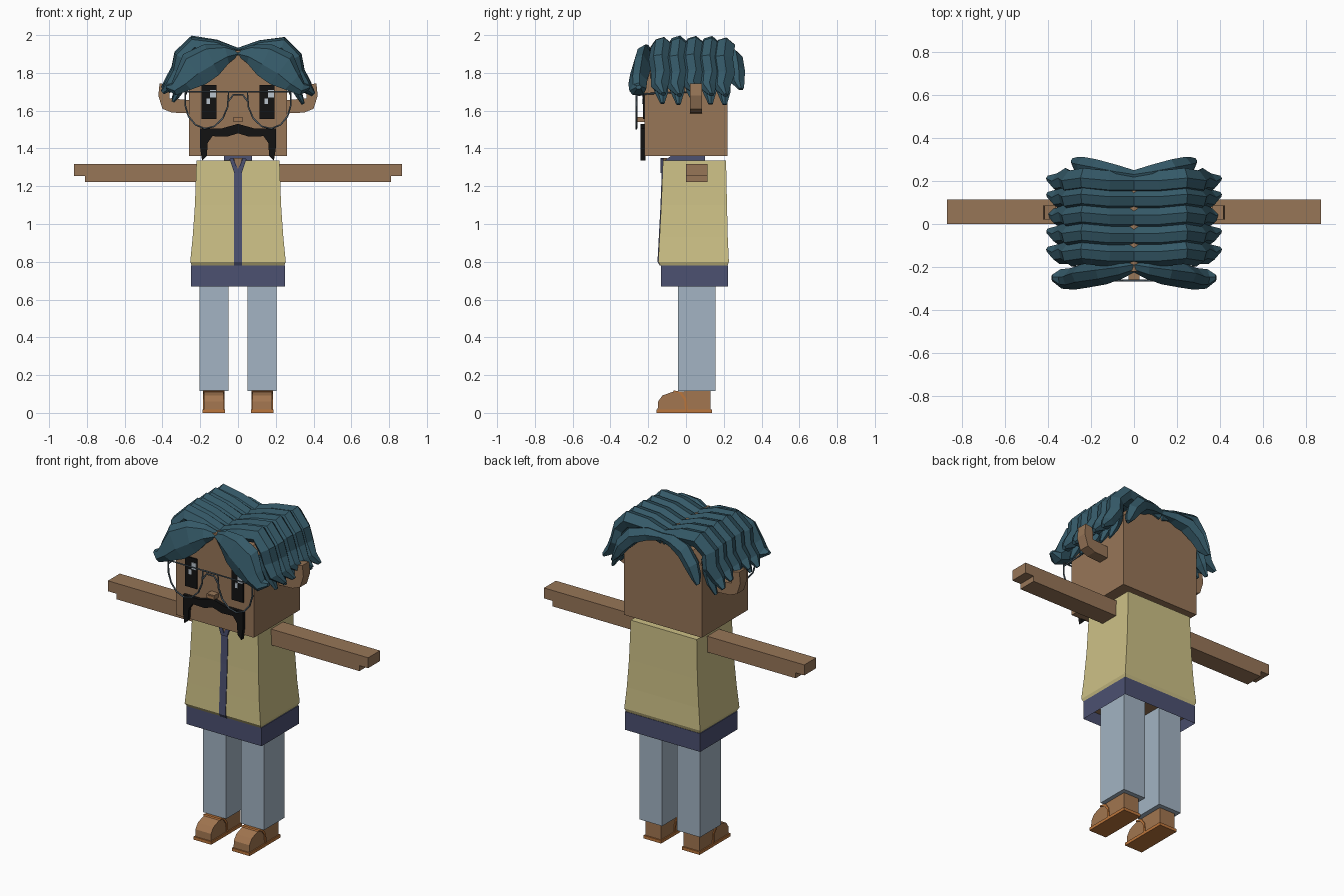
import bpy, bmesh, random
from mathutils import Vector

random.seed(4)
cube = bpy.data.objects.get("Cube")
if cube:
    bpy.data.objects.remove(cube, do_unlink=True)


def material(name, rgb):
    m = bpy.data.materials.new(name)
    m.use_nodes = True
    m.diffuse_color = (*rgb, 1)
    m.node_tree.nodes["Principled BSDF"].inputs["Base Color"].default_value = (*rgb, 1)
    return m


skin = material("brown skin", (.31, .18, .097))
black = material("black", (.006, .006, .006))
glint = material("pale glint", (.5, .56, .62))
hair = material("teal hair", (.035, .1, .137))
wire = material("grey wire", (.08, .114, .141))
cream = material("cream cloth", (.61, .53, .24))
navy = material("navy cloth", (.072, .082, .165))
denim = material("pale denim", (.366, .456, .546))
leather = material("brown leather", (.36, .18, .08))
orange = material("orange trim", (.5, .18, .045))


def finish(name, bm, *mats):
    bmesh.ops.recalc_face_normals(bm, faces=bm.faces)
    mesh = bpy.data.meshes.new(name)
    bm.to_mesh(mesh)
    bm.free()
    for m in mats:
        mesh.materials.append(m)
    obj = bpy.data.objects.new(name, mesh)
    bpy.context.collection.objects.link(obj)
    return obj


def loft(name, rings, mat):
    """Closed tube through rings of equal point count, with end caps."""
    bm = bmesh.new()
    loops = [[bm.verts.new(p) for p in ring] for ring in rings]
    n = len(loops[0])
    for a, b in zip(loops, loops[1:]):
        for i in range(n):
            j = (i + 1) % n
            bm.faces.new((a[i], a[j], b[j], b[i]))
    bm.faces.new(loops[0])
    bm.faces.new(loops[-1])
    return finish(name, bm, mat)


def prism(name, pts, axis, lo, hi, mat):
    """Outline extruded along x (outline in y,z) or along y (outline in x,z)."""
    place = (lambda p, d: (d, *p)) if axis == "x" else (lambda p, d: (p[0], d, p[1]))
    return loft(name, [[place(p, d) for p in pts] for d in (lo, hi)], mat)


def box(name, x, y, z, mat):
    x = sorted(x)
    return prism(name, [(x[0], z[0]), (x[1], z[0]), (x[1], z[1]), (x[0], z[1])], "y", *y, mat)


def tube(name, paths, radius, mat):
    data = bpy.data.curves.new(name, "CURVE")
    data.dimensions = "3D"
    data.bevel_depth = radius
    data.bevel_resolution = 1
    for pts, closed in paths:
        sp = data.splines.new("POLY")
        sp.points.add(len(pts) - 1)
        for q, p in zip(sp.points, pts):
            q.co = (*p, 1)
        sp.use_cyclic_u = closed
    data.materials.append(mat)
    obj = bpy.data.objects.new(name, data)
    bpy.context.collection.objects.link(obj)


def mirrored(half):
    return half + [(-x, z) for x, z in reversed(half) if x]


# Head, nose and moustache
prism("head", mirrored([(0, 1.36), (.26, 1.36), (.26, 1.79), (.2, 1.87), (.1, 1.9), (0, 1.92)]),
      "y", -.22, .22, skin)
box("nose", (-.025, .025), (-.262, -.22), (1.54, 1.567), skin)
box("nostril_plate", (-.015, .015), (-.265, -.26), (1.547, 1.56), leather)
prism("moustache", mirrored([(0, 1.53), (.09, 1.505), (.2, 1.505), (.2, 1.4), (.19, 1.335),
                             (.165, 1.36), (.16, 1.43), (.135, 1.465), (.06, 1.462), (0, 1.48)]),
      "y", -.24, -.215, black)

# Eyes with two highlights each
for side, x in (("right", -.193), ("left", .115)):
    box(side + "_eye", (x, x + .078), (-.228, -.22), (1.555, 1.735), black)
    box(side + "_big_glint", (x + .045, x + .076), (-.232, -.228), (1.67, 1.71), glint)
    box(side + "_small_glint", (x + .026, x + .044), (-.232, -.228), (1.635, 1.665), glint)

# Wire glasses
lens = [(.05, 1.7), (.055, 1.62), (.08, 1.56), (.125, 1.517), (.175, 1.505),
        (.225, 1.525), (.262, 1.57), (.28, 1.63), (.28, 1.7)]
frames = []
for s in (1, -1):
    frames.append(([(s * x, -.263, z) for x, z in lens], True))
    frames.append(([(s * .28, -.263, 1.68), (s * .275, -.2, 1.69), (s * .275, .04, 1.7)], False))
frames.append(([(-.05, -.263, 1.7), (.05, -.263, 1.7)], False))
frames.append(([(-.05, -.263, 1.65), (-.025, -.263, 1.685), (.025, -.263, 1.685),
                (.05, -.263, 1.65)], False))
tube("glasses", frames, .005, wire)

# Torso, widening toward the hem
sections = [(.78, .245, -.135, .22), (.8, .253, -.147, .227), (.93, .24, -.14, .221),
            (1.1, .228, -.131, .217), (1.335, .22, -.122, .212)]
loft("vest", [[(-w, f, z), (w, f, z), (w, b, z), (-w, b, z)] for z, w, f, b in sections], cream)
strip = [(f - .004, z) for z, w, f, b in sections]
prism("vest_strip", strip + [(-.1, 1.335), (-.1, .78)], "x", -.022, .022, navy)
prism("collar", [(-.122, 1.33), (.1, 1.33), (.1, 1.36), (-.08, 1.36)], "x", -.075, .075, navy)
prism("throat", [(-.025, 1.35), (.025, 1.35), (0, 1.29)], "y", -.131, -.1, skin)
for s, side in ((1, "left"), (-1, "right")):
    prism(side + "_lapel", [(s * .026, 1.35), (s * .045, 1.345), (s * .02, 1.27), (0, 1.27),
                            (0, 1.285)], "y", -.135, -.12, navy)

# Shirt hem, hollow from below
bm = bmesh.new()
bmesh.ops.create_cube(bm, size=1)
for v in bm.verts:
    v.co = (v.co.x * .5, v.co.y * .355 + .045, v.co.z * .11 + .725)
bm.faces.ensure_lookup_table()
under = min(bm.faces, key=lambda f: f.calc_center_median().z)
bmesh.ops.inset_region(bm, faces=[under], thickness=.022)
for v in under.verts:
    v.co.z += .06
under.material_index = 1
finish("shirt_hem", bm, navy, skin)

for s, side in ((1, "left"), (-1, "right")):
    # Arms with stepped hands
    prism(side + "_arm", [(s * .2, 1.222), (s * .81, 1.222), (s * .81, 1.255), (s * .868, 1.255),
                          (s * .868, 1.318), (s * .2, 1.318)], "y", 0, .113, skin)
    # Ears curling upward
    prism(side + "_ear", [(s * .25, 1.585), (s * .35, 1.59), (s * .4, 1.61), (s * .422, 1.68),
                          (s * .415, 1.745), (s * .362, 1.735), (s * .362, 1.665),
                          (s * .25, 1.655)], "y", .02, .085, skin)
    # Legs
    box(side + "_leg", (s * .05, s * .203), (-.042, .155), (.117, .735), denim)
    # Shoes
    mid = s * .128
    prism(side + "_shoe", [(-.15, .015), (-.148, .06), (-.125, .092), (-.075, .11), (.0, .115),
                           (.13, .115), (.13, .015)], "x", mid - .052, mid + .052, leather)
    box(side + "_sole", (mid - .059, mid + .059), (-.157, .138), (0, .018), orange)
    prism(side + "_shoe_band", [(-.005, .015), (-.01, .07), (-.035, .103), (-.07, .113),
                                (-.065, .119), (-.025, .112), (.002, .075), (.01, .015)],
          "x", mid - .057, mid + .057, orange)


def strand(name, s, path):
    """Faceted lock through stations of x, y, z, half width, half thickness."""
    rings = []
    for i, (x, y, z, w, t) in enumerate(path):
        a, b = path[max(i - 1, 0)], path[min(i + 1, len(path) - 1)]
        tan = Vector((b[0] - a[0], 0, b[2] - a[2])).normalized()
        nor = Vector((-tan.z, 0, tan.x))
        ring = []
        for u, v in ((-1, -.3), (-.55, .7), (.2, 1), (1, .1), (.7, -.9), (-.6, -1)):
            p = Vector((x, y + u * w, z)) + nor * (v * t)
            ring.append((s * max(p.x, 0), p.y, p.z))
        rings.append(ring)
    loft(name, rings, hair)


# Hair: locks sweeping from the parting over each side
spine = [(0, 1.895, .04), (.12, 1.935, .04), (.235, 1.95, .045), (.3, 1.885, .042),
         (.315, 1.81, .04), (.355, 1.745, .035), (.4, 1.705, .012)]
for s, side in ((1, "left"), (-1, "right")):
    for k, y in enumerate((-.14, -.055, .03, .115, .19)):
        drop = random.uniform(-.025, .015)
        path = []
        for i, (x, z, t) in enumerate(spine):
            w = .058 if i < 5 else (.045 if i == 5 else .014)
            sway = .012 if i in (2, 4) else (.02 if i == 6 else 0)
            path.append((x, y + sway, z + drop * i / 6, w, t))
        strand(f"{side}_hair_lock_{k + 1}", s, path)
        # Lower tip hanging beside the head
        strand(f"{side}_hair_tip_{k + 1}", s,
               [(.285, y, 1.84, .05, .03), (.295, y, 1.76, .046, .03),
                (.315, y + .01, 1.7, .036, .022), (.345, y + .015, 1.655 + drop, .012, .008)])
    strand(side + "_fringe", s,
           [(0, -.195, 1.905, .03, .015), (.06, -.21, 1.9, .045, .05),
            (.14, -.225, 1.87, .055, .09), (.23, -.24, 1.82, .055, .1),
            (.29, -.255, 1.755, .05, .06), (.34, -.255, 1.715, .045, .035),
            (.38, -.25, 1.725, .015, .01)])
    strand(side + "_back_lock", s,
           [(0, .225, 1.905, .025, .02), (.08, .235, 1.905, .04, .035),
            (.17, .255, 1.88, .045, .045), (.235, .27, 1.81, .042, .04),
            (.265, .275, 1.75, .035, .025), (.285, .29, 1.715, .015, .01)])
